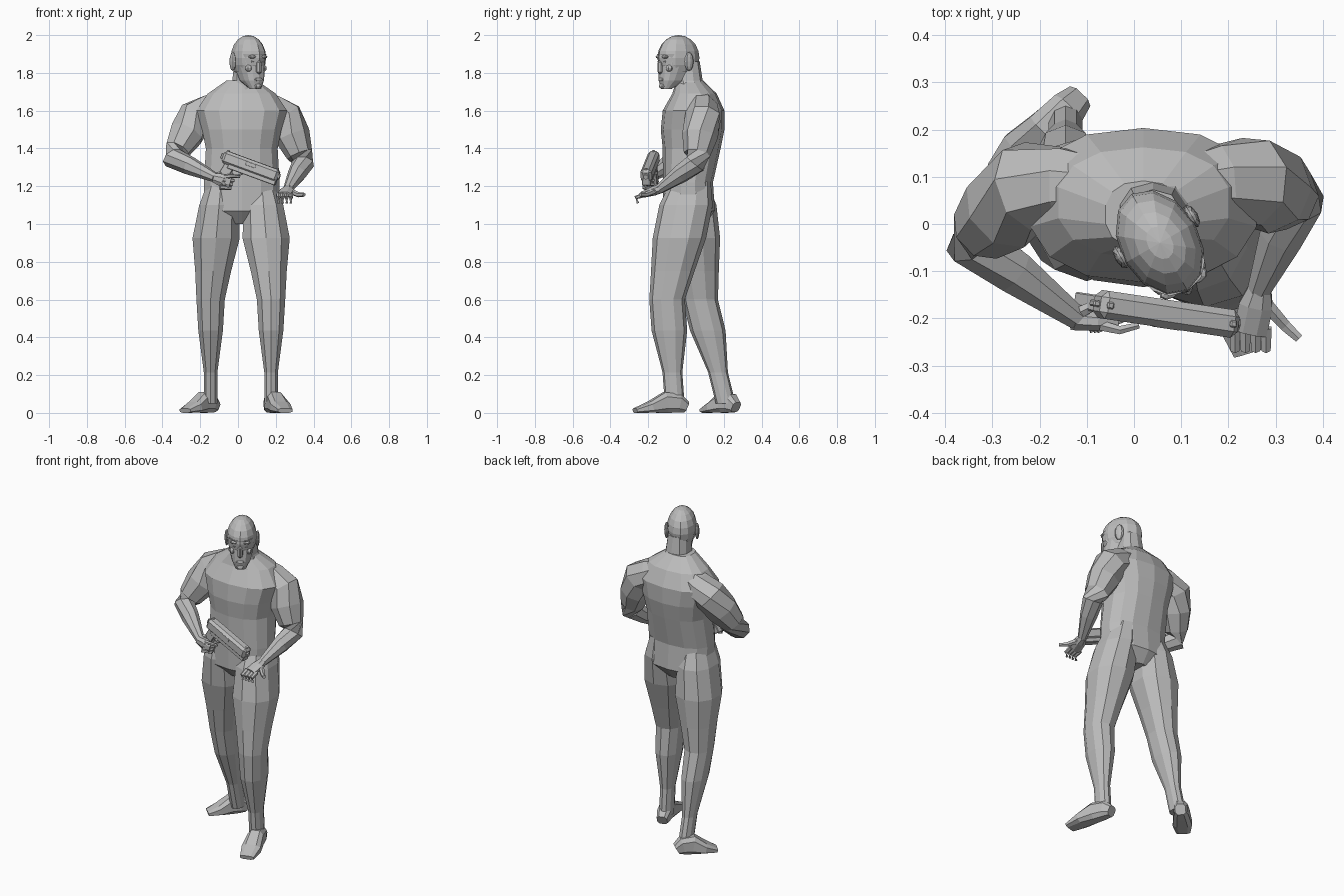
import bpy, bmesh, math
from mathutils import Vector, Matrix

if "Cube" in bpy.data.objects:
    bpy.data.objects.remove(bpy.data.objects["Cube"], do_unlink=True)

GREY = (.5, .5, .5, 1)
grey = bpy.data.materials.new("plain grey")
grey.use_nodes = True
grey.diffuse_color = GREY
grey.node_tree.nodes["Principled BSDF"].inputs["Base Color"].default_value = GREY
UP = Vector((0, 0, 1))
WORLD = Matrix.Identity(4)


def finish(name, bm, matrix):
    """Turn a bmesh into a flat shaded grey object."""
    bm.transform(matrix)
    bmesh.ops.recalc_face_normals(bm, faces=bm.faces)
    mesh = bpy.data.meshes.new(name)
    bm.to_mesh(mesh)
    bm.free()
    mesh.materials.append(grey)
    obj = bpy.data.objects.new(name, mesh)
    bpy.context.collection.objects.link(obj)
    return obj


def rounded(value, square):
    return math.copysign(abs(value) ** square, value)


def loft(name, rings, sides=8, follow=True, square=1, matrix=WORLD):
    """Skin rings of (centre, half width, half depth); follow turns them along the path."""
    bm = bmesh.new()
    loops = []
    grow = 1 / math.cos(math.pi / sides) ** square
    for i, (centre, width, depth) in enumerate(rings):
        across, along = Vector((1, 0, 0)), Vector((0, 1, 0))
        if follow:
            before = rings[max(i - 1, 0)][0]
            after = rings[min(i + 1, len(rings) - 1)][0]
            tangent = (after - before).normalized()
            across = tangent.cross(UP).normalized()
            along = across.cross(tangent)
        loop = []
        for k in range(sides):
            angle = math.tau * (k + .5) / sides
            u = rounded(math.cos(angle), square) * width * grow
            v = rounded(math.sin(angle), square) * depth * grow
            loop.append(bm.verts.new(centre + across * u + along * v))
        loops.append(loop)
    for low, high in zip(loops, loops[1:]):
        for k in range(sides):
            n = (k + 1) % sides
            bm.faces.new((low[k], low[n], high[n], high[k]))
    bm.faces.new(loops[0])
    bm.faces.new(loops[-1])
    return finish(name, bm, matrix)


def stack(name, x, rows, sides, matrix=WORLD):
    """Level rings from rows of height, half width, front reach and back reach."""
    rings = [(Vector((x, (back - front) / 2, z)), width, (front + back) / 2)
             for z, width, front, back in rows]
    return loft(name, rings, sides, follow=False, square=.85, matrix=matrix)


def along_joints(joints, profile):
    """Rings on a jointed line, from rows of joint position, half width, half depth."""
    rings = []
    for t, width, depth in profile:
        i = min(int(t), len(joints) - 2)
        rings.append((Vector(joints[i]).lerp(Vector(joints[i + 1]), t - i), width, depth))
    return rings


def finger(name, points, radius, matrix=WORLD):
    """A thin tapering tube through a few points."""
    rings = []
    for i, point in enumerate(points):
        size = radius * (1 - .4 * i / (len(points) - 1))
        rings.append((Vector(point), size, size))
    return loft(name, rings, sides=6, matrix=matrix)


def box(name, centre, size, matrix, bevel=.003, tilt=0):
    bm = bmesh.new()
    bmesh.ops.create_cube(bm, size=1)
    bm.transform(Matrix.Rotation(tilt, 4, "Y") @ Matrix.Diagonal((*size, 1)))
    bm.transform(Matrix.Translation(centre))
    bmesh.ops.bevel(bm, geom=bm.edges[:], offset=bevel, segments=1, affect="EDGES")
    return finish(name, bm, matrix)


def blob(name, centre, size, matrix, detail=8):
    bm = bmesh.new()
    bmesh.ops.create_uvsphere(bm, u_segments=detail, v_segments=detail - 2, radius=1)
    bm.transform(Matrix.Translation(centre) @ Matrix.Diagonal((*size, 1)))
    return finish(name, bm, matrix)


# Torso and neck
stack("torso", .02, [
    (1, .06, .06, .1), (1.07, .2, .12, .15), (1.22, .2, .12, .14),
    (1.4, .19, .12, .18), (1.5, .21, .13, .2), (1.6, .24, .12, .2),
    (1.69, .18, .07, .16), (1.76, .08, .05, .09)], sides=14)
stack("neck", .04, [(1.66, .11, .06, .14), (1.76, .07, .06, .085), (1.86, .06, .06, .07)], sides=10)

# Legs share one thickness rule from hip through knee to ankle
LEG = [(-.25, .07, .1), (0, .105, .135), (.35, .125, .135), (.7, .095, .11), (1, .075, .09),
       (1.3, .065, .09), (1.7, .036, .05), (2, .036, .05)]


def leg(side, hip, knee, ankle):
    loft(side + "_leg", along_joints([hip, knee, ankle], LEG), sides=10, follow=False, square=.9)


leg("left", (.135, 0, 1.1), (.175, -.1, .6), (.175, -.06, .05))
leg("right", (-.1, .02, 1.1), (-.145, .075, .6), (-.145, .21, .05))

# Feet share one shape from heel to toe, with soles on the ground
FOOT = [(0, .03, .03), (.15, .04, .05), (.4, .045, .055), (.7, .055, .03), (1, .04, .012)]


def foot(side, heel, toe):
    rings = along_joints([heel, toe], FOOT)
    loft(side + "_foot", [(c + UP * tall, wide, tall) for c, wide, tall in rings], square=.65)


foot("left", (.165, 0, 0), (.25, -.27, 0))
foot("right", (-.12, .265, 0), (-.28, .1, 0))

# Arms share one thickness rule from chest through shoulder and elbow to wrist
ARM = [(0, .06), (.5, .08), (1, .09), (1.4, .088), (1.8, .065), (2, .055), (2.4, .046), (3, .024)]


def arm(side, *joints):
    loft(side + "_arm", along_joints(joints, [(t, size, size) for t, size in ARM]))


arm("right", (-.06, .08, 1.65), (-.225, .08, 1.565), (-.345, -.035, 1.35), (-.12, -.2, 1.245))
arm("left", (.1, .08, 1.65), (.25, .09, 1.565), (.345, .05, 1.32), (.265, -.14, 1.185))

# Head, turned toward its left
HEAD = Matrix.Translation((.055, -.04, 0)) @ Matrix.Rotation(math.radians(30), 4, "Z")
blob("skull", (0, 0, 1.88), (.085, .12, .12), HEAD, detail=12)
stack("face", 0, [
    (1.715, .03, .1, -.05), (1.76, .055, .11, .04), (1.84, .072, .105, .09),
    (1.87, .076, .105, .1), (1.9, .076, .115, .1)], sides=14, matrix=HEAD)
box("nose", (0, -.108, 1.83), (.028, .035, .07), HEAD, bevel=.01)
blob("mouth", (0, -.107, 1.765), (.024, .01, .01), HEAD)
blob("chin", (0, -.1, 1.73), (.022, .015, .014), HEAD)
for side, s in ("left", 1), ("right", -1):
    blob(side + "_eye", (s * .03, -.097, 1.86), (.015, .01, .008), HEAD)
    blob(side + "_brow", (s * .032, -.1, 1.885), (.026, .015, .01), HEAD)
    blob(side + "_cheek", (s * .042, -.08, 1.825), (.022, .02, .02), HEAD)
    blob(side + "_ear", (s * .087, .015, 1.86), (.013, .027, .05), HEAD)

# Pistol, in a frame running along its barrel
barrel = Vector((.3, -.045, -.11)).normalized()
flank = UP.cross(barrel).normalized()
axes = Matrix((barrel, flank, barrel.cross(flank))).transposed()
GUN = Matrix.Translation((.065, -.19, 1.295)) @ axes.to_4x4()
box("pistol_slide", (0, 0, .01), (.315, .06, .07), GUN, bevel=.014)
box("pistol_frame", (.02, 0, -.026), (.27, .046, .03), GUN)
box("pistol_grip", (-.12, 0, -.08), (.055, .036, .12), GUN, tilt=.2)
box("pistol_hammer", (-.16, 0, .01), (.02, .014, .03), GUN)
box("ejection_port", (0, -.027, .02), (.06, .008, .024), GUN)
for end, x in ("front", .14), ("rear", -.14):
    box(end + "_sight", (x, 0, .046), (.015, .015, .008), GUN)
finger("muzzle", [(.14, 0, .01), (.165, 0, .01)], .02, GUN)
finger("trigger_guard", [(-.09, 0, -.06), (-.06, 0, -.07), (-.02, 0, -.03)], .007, GUN)


# Hands: palms widen from the wrist to the knuckles
def palm(side, wrist, knuckles, *shape):
    loft(side + "_palm", along_joints([wrist, knuckles], shape))


palm("right", (-.13, -.203, 1.245), (-.04, -.21, 1.22), (0, .022, .024), (.5, .02, .034), (1, .014, .028))
palm("left", (.267, -.135, 1.187), (.246, -.23, 1.155), (0, .024, .024), (.4, .036, .024), (1, .036, .016))
finger("right_thumb", [(-.11, -.185, 1.26), (-.07, -.165, 1.275), (-.03, -.16, 1.27)], .012)
finger("right_index", [(-.07, -.215, 1.25), (-.03, -.225, 1.255), (.01, -.215, 1.25)], .011)
finger("left_thumb", [(.275, -.165, 1.175), (.32, -.215, 1.155), (.35, -.243, 1.155)], .015)
for i, label in enumerate(("middle", "ring", "little")):
    # Each right finger wraps the grip, each left finger hangs curled
    start = Vector((-.08, -.22, 1.235)) - Vector((.008, 0, .02)) * i
    bend = start + Vector((.055, .02, -.005))
    finger("right_" + label, [start, bend, bend + Vector((-.01, .03, 0))], .012)
for i, label in enumerate(("little", "ring", "middle", "index")):
    start = Vector((.214 + i * .022, -.22, 1.155))
    bend = start + Vector((0, -.045, -.015))
    finger("left_" + label, [start, bend, bend + Vector((0, .01, -.03))], .012)
